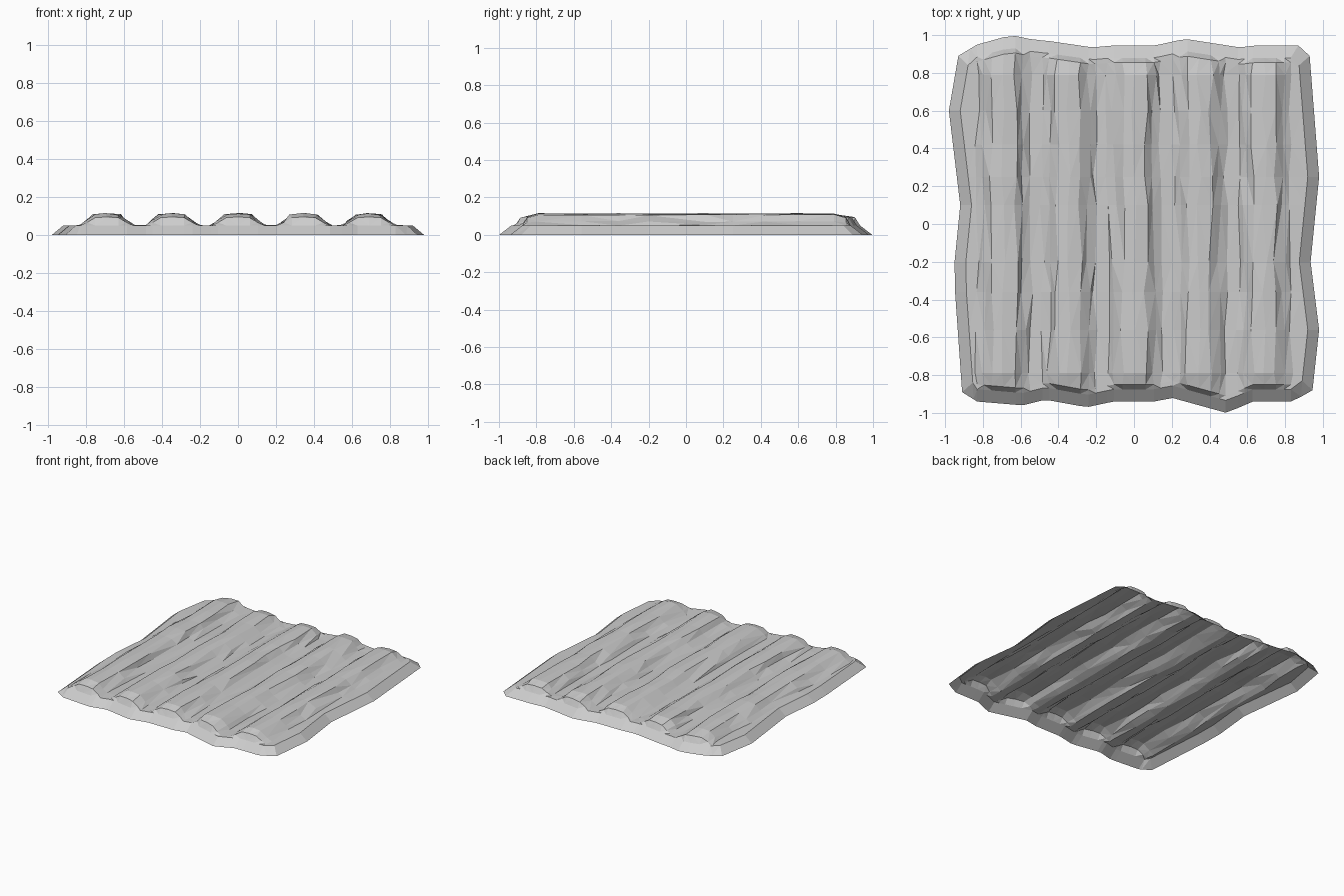
import bpy, bmesh, random

if "Cube" in bpy.data.objects:
    bpy.data.objects.remove(bpy.data.objects["Cube"])

random.seed(4)

# Wavy ground outline, one polyline per side
BACK = [(-.93, .89), (-.83, .95), (-.65, 1), (-.53, .975), (-.46, .97), (-.22, .935), (-.11, .945),
        (.11, .945), (.27, .98), (.56, .935), (.64, .945), (.87, .945), (.93, .89)]
FRONT = [(-.91, -.89), (-.83, -.94), (-.59, -.96), (-.47, -.93), (-.25, -.97), (-.11, -.94),
         (.11, -.94), (.2, -.92), (.49, -1), (.63, -.94), (.84, -.94), (.945, -.88)]
LEFT = [(-.89, -.91), (-.25, -.955), (.1, -.92), (.6, -.98), (.89, -.93)]
RIGHT = [(-.88, .945), (-.56, .98), (-.2, .935), (.25, .98), (.89, .93)]


def lerp(points, t):
    if t <= points[0][0]:
        return points[0][1]
    for (a, va), (b, vb) in zip(points, points[1:]):
        if t <= b:
            return va + (vb - va) * (t - a) / (b - a)
    return points[-1][1]


# Cross-section columns: five rounded soil ridges with narrow valleys
RIDGE = [(-.14, .05), (-.105, .072), (-.062, .107), (0, .113), (.062, .107), (.105, .072), (.14, .05)]
columns = [(c + dx, z) for c in (-.69, -.345, 0, .345, .69) for dx, z in RIDGE]
rows = [-.79, -.56, -.36, -.2, .1, .25, .42, .6, .79]


def column(points_x, z, is_ridge):
    """Vertices along one column, from front ground edge to back ground edge."""
    x = points_x
    f, b = lerp(FRONT, x), lerp(BACK, x)
    end_z = .05 + (z - .05) * .72
    pts = [(x, f, 0), (x, f + .065, .05), (x, f + .09, end_z)]
    for y in rows:
        j = 0.014 if is_ridge else 0
        h = random.uniform(-.003, .003)
        pts.append((x + random.uniform(-j, j), y, z + h))
    pts += [(x, b - .09, end_z), (x, b - .065, .05), (x, b, 0)]
    return pts


def side(points, sign, inset, z):
    """Sloping border column following the left or right outline."""
    y0, y1 = points[0][0], points[-1][0]
    ys = [y0, y0 + .05, y0 + .07] + rows + [y1 - .07, y1 - .05, y1]
    pts = [[lerp(points, y) - sign * inset, y, z] for y in ys]
    if inset:
        for i, edge in ((0, FRONT), (-1, BACK)):
            pts[i][1] = lerp(edge, pts[i][0])
            pts[i][2] = 0
    return [tuple(p) for p in pts]


grid = [side(LEFT, -1, 0, 0), side(LEFT, -1, .06, .05)]
grid += [column(x, z, True) for x, z in columns]
grid += [side(RIGHT, 1, .06, .05), side(RIGHT, 1, 0, 0)]

# Soil bed: open-bottomed faceted shell
bm = bmesh.new()
verts = [[bm.verts.new(p) for p in col] for col in grid]
for a, b in zip(verts, verts[1:]):
    for i in range(len(a) - 1):
        bm.faces.new((a[i], b[i], b[i + 1], a[i + 1]))
bmesh.ops.triangulate(bm, faces=bm.faces[:], quad_method='SHORT_EDGE')
mesh = bpy.data.meshes.new("soil_bed")
bm.to_mesh(mesh)
bm.free()
bpy.context.collection.objects.link(bpy.data.objects.new("soil_bed", mesh))
